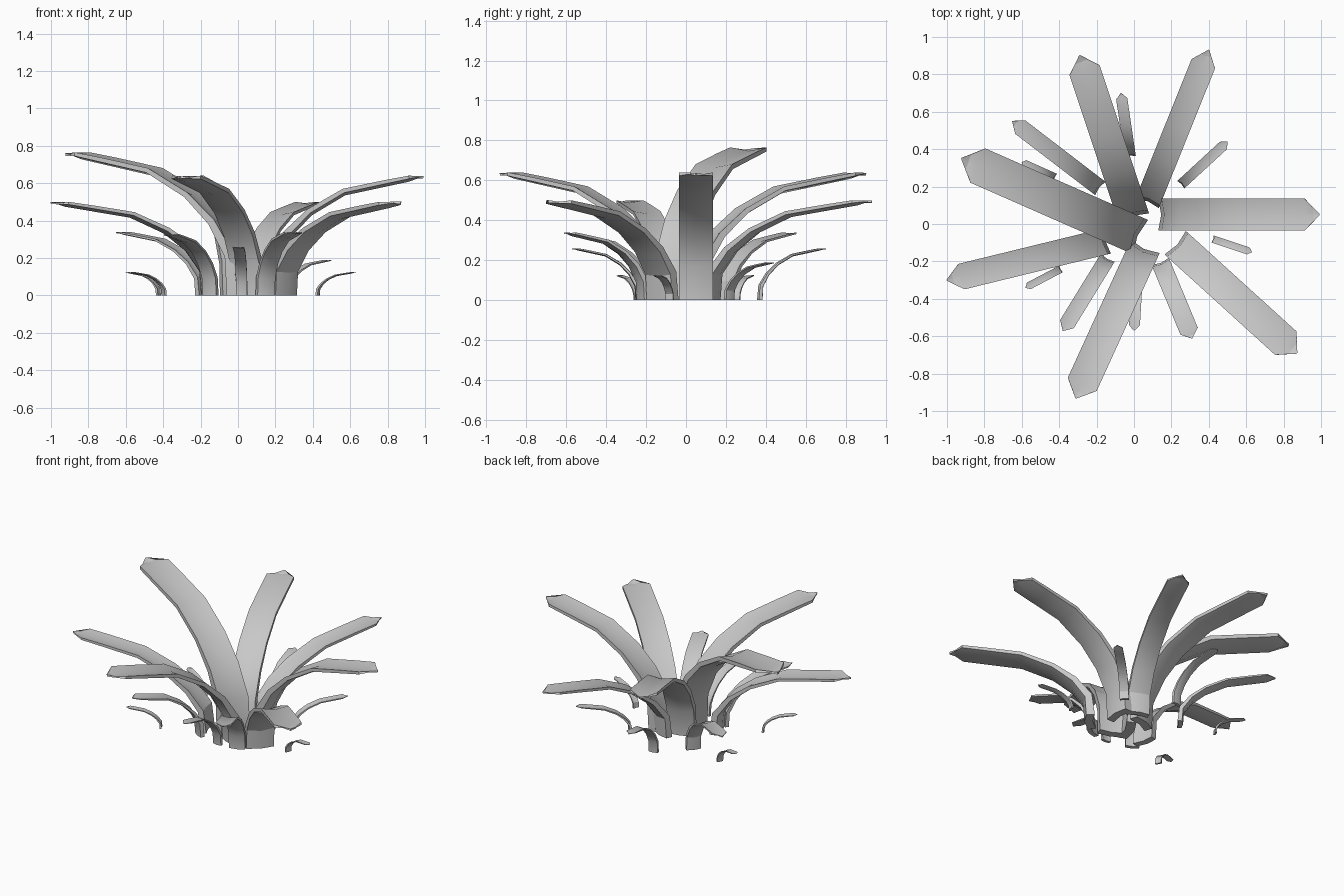
import bpy
import bmesh
from math import radians
from mathutils import Vector

cube = bpy.data.objects.get("Cube")
if cube:
    bpy.data.objects.remove(cube, do_unlink=True)

grey = bpy.data.materials.new("light_grey")
grey.use_nodes = True
colour = (0.58, 0.58, 0.58, 1)
grey.diffuse_color = colour
shader = next(n for n in grey.node_tree.nodes if n.type == 'BSDF_PRINCIPLED')
shader.inputs["Base Color"].default_value = colour
shader.inputs["Roughness"].default_value = 0.8

# Arching leaf: reach fraction, height fraction, thickness and width in leaf widths
PROFILE = [(0, 0, .3, 1), (.02, .29, .27, 1), (.13, .53, .2, 1), (.28, .72, .15, 1),
           (.5, .89, .13, 1), (.75, .96, .12, 1), (.91, 1, .1, 1), (1, .975, .08, .03)]
FOLD = 0.09


def leaf(name, start, tip, height, width):
    """Thick leaf with a shallow lengthwise fold, arching from start to tip."""
    start, tip = Vector((*start, 0)), Vector((*tip, 0))
    reach = (tip - start).length
    out = (tip - start).normalized()
    up = Vector((0, 0, 1))
    side = up.cross(out)
    path = [out * (t * reach) + up * (h * height) for t, h, _, _ in PROFILE]
    bm = bmesh.new()
    rings = []
    for i, (_, _, thick, wide) in enumerate(PROFILE):
        tangent = (path[min(i + 1, len(path) - 1)] - path[max(i - 1, 0)]).normalized()
        under = side.cross(tangent) * -1 if i else out
        if under.dot(out) < 0:
            under = -under
        half = side * (width * wide / 2)
        fold = under * (FOLD * width * wide)
        depth = under * (thick * width)
        p = start + path[i]
        points = [p - half, p + fold, p + half,
                  p + half + depth, p + fold + depth, p - half + depth]
        rings.append([bm.verts.new(v) for v in points])
    for a, b in zip(rings, rings[1:]):
        for k in range(6):
            n = (k + 1) % 6
            bm.faces.new((a[k], a[n], b[n], b[k]))
    for ring in (rings[0], rings[-1]):
        for quad in ((0, 1, 4, 5), (1, 2, 3, 4)):
            bm.faces.new([ring[q] for q in quad])
    bmesh.ops.recalc_face_normals(bm, faces=bm.faces)
    mesh = bpy.data.meshes.new(name)
    bm.to_mesh(mesh)
    bm.free()
    mesh.materials.append(grey)
    obj = bpy.data.objects.new(name, mesh)
    bpy.context.collection.objects.link(obj)
    bpy.ops.object.select_all(action='DESELECT')
    obj.select_set(True)
    bpy.context.view_layer.objects.active = obj
    bpy.ops.object.shade_smooth_by_angle(angle=radians(30))


# Base centre, tip, height, width
LEAVES = {
    "large_leaf": [
        ((.13, .05), (.99, .05), .64, .17),
        ((.07, .11), (.4, .93), .5, .135),
        ((0, .03), (-.29, .9), .64, .17),
        ((.035, -.07), (-.92, .35), .765, .2),
        ((-.14, -.09), (-1, -.3), .5, .14),
        ((.06, -.12), (-.31, -.93), .64, .17),
        ((.22, -.1), (.87, -.69), .5, .17)],
    "medium_leaf": [
        ((-.18, .19), (-.65, .55), .34, .09),
        ((-.14, -.18), (-.38, -.57), .33, .085),
        ((.14, -.2), (.31, -.61), .34, .1)],
    "small_leaf": [
        ((.25, .21), (.5, .44), .19, .055),
        ((-.02, .36), (-.07, .7), .26, .06),
        ((.02, -.23), (0, -.57), .26, .06)],
    "tiny_leaf": [
        ((.42, -.08), (.63, -.15), .125, .04),
        ((-.39, -.24), (-.58, -.34), .125, .04),
        ((-.42, .25), (-.6, .33), .125, .04)],
}
for name, specs in LEAVES.items():
    for number, spec in enumerate(specs, 1):
        leaf(f"{name}_{number}", *spec)
